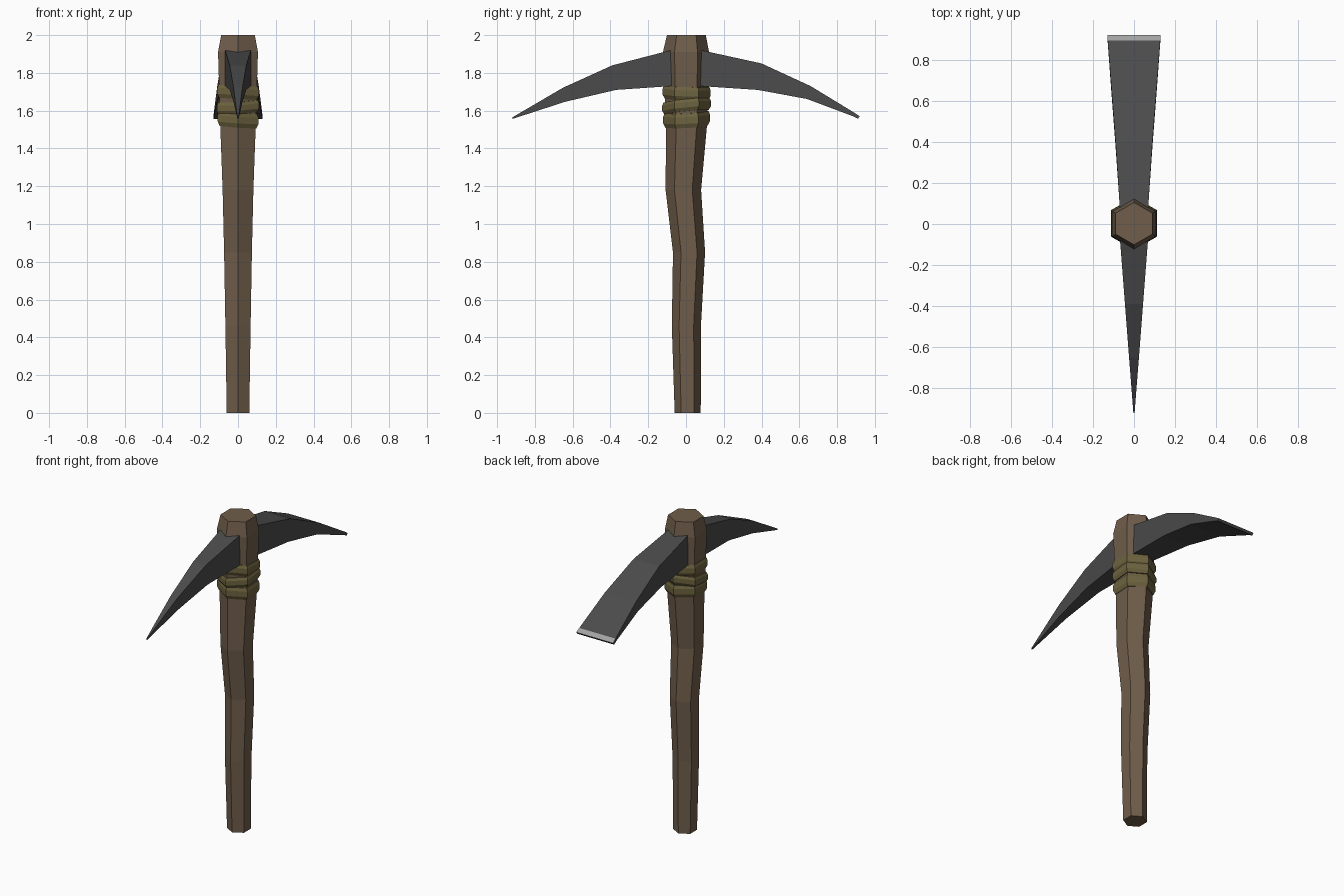
import bpy, bmesh, math

if "Cube" in bpy.data.objects:
    bpy.data.objects.remove(bpy.data.objects["Cube"])


def material(name, rgb):
    m = bpy.data.materials.new(name)
    m.diffuse_color = (*rgb, 1)
    m.use_nodes = True
    m.node_tree.nodes["Principled BSDF"].inputs["Base Color"].default_value = m.diffuse_color
    return m


def loft(name, rings, mats):
    """Skin a list of equal-sized point loops and cap both ends."""
    bm = bmesh.new()
    loops = [[bm.verts.new(p) for p in ring] for ring in rings]
    n = len(loops[0])
    for a, b in zip(loops, loops[1:]):
        for i in range(n):
            j = (i + 1) % n
            bm.faces.new((a[i], a[j], b[j], b[i]))
    bm.faces.new(loops[0][::-1])
    bm.faces.new(loops[-1])
    bmesh.ops.recalc_face_normals(bm, faces=bm.faces[:])
    me = bpy.data.meshes.new(name)
    bm.to_mesh(me)
    bm.free()
    for m in mats:
        me.materials.append(m)
    ob = bpy.data.objects.new(name, me)
    bpy.context.collection.objects.link(ob)
    return ob


def hexagon(r, z, cy=0.0, tilt_x=0.0, tilt_y=0.0):
    """Hexagon with corners towards +y and -y, optionally sloping."""
    pts = []
    for i in range(6):
        a = math.radians(90 + 60 * i)
        x, y = r * math.cos(a), r * math.sin(a)
        pts.append((x, y + cy, z + x * tilt_x + y * tilt_y))
    return pts


wood = material("wood", (0.16, 0.11, 0.07))
cord = material("cord", (0.155, 0.125, 0.05))
iron = material("iron", (0.07, 0.07, 0.07))
edge = material("sharp_edge", (0.36, 0.36, 0.36))

# Crooked wooden handle: radius, height, sideways drift
handle = [(0.069, 0, 0.009), (0.077, 0.46, 0.002), (0.085, 0.85, 0.016),
          (0.094, 1.18, -0.014), (0.108, 1.51, 0.002), (0.122, 1.91, 0),
          (0.103, 2.0, 0.002)]
loft("handle", [hexagon(*s) for s in handle], [wood])

# Three slightly tilted cord wraps: base height, top height, tilts, radius
wraps = [(1.515, 1.592, -0.07, 0.05, 0.124),
         (1.592, 1.655, 0.06, 0.10, 0.129),
         (1.660, 1.730, -0.05, -0.03, 0.127)]
for k, (z0, z1, tx, ty, r) in enumerate(wraps):
    h = z1 - z0
    prof = [(r - 0.012, 0), (r, 0.3), (r, 0.75), (r - 0.007, 1)]
    loft(f"cord_wrap_{k + 1}",
         [hexagon(q, z0 + t * h, 0.003, tx, ty) for q, t in prof], [cord])

# Iron head, pick point to adze blade: top y, top z, bottom y, bottom z, half width
head = [(-0.917, 1.566, -0.920, 1.556, 0.003),
        (-0.65, 1.722, -0.64, 1.647, 0.024),
        (-0.39, 1.840, -0.37, 1.710, 0.044),
        (-0.08, 1.920, -0.08, 1.730, 0.068),
        (0.08, 1.920, 0.08, 1.730, 0.069),
        (0.40, 1.850, 0.38, 1.710, 0.090),
        (0.66, 1.730, 0.64, 1.662, 0.110),
        (0.893, 1.588, 0.885, 1.570, 0.128),
        (0.920, 1.570, 0.910, 1.557, 0.130)]
blade = loft("pick_head",
             [[(-w, yt, zt), (w, yt, zt), (w, yb, zb), (-w, yb, zb)]
              for yt, zt, yb, zb, w in head], [iron, edge])

# Ground cutting edge along the adze
for p in blade.data.polygons:
    if p.center.y > 0.9 and p.normal.z > 0.1:
        p.material_index = 1
